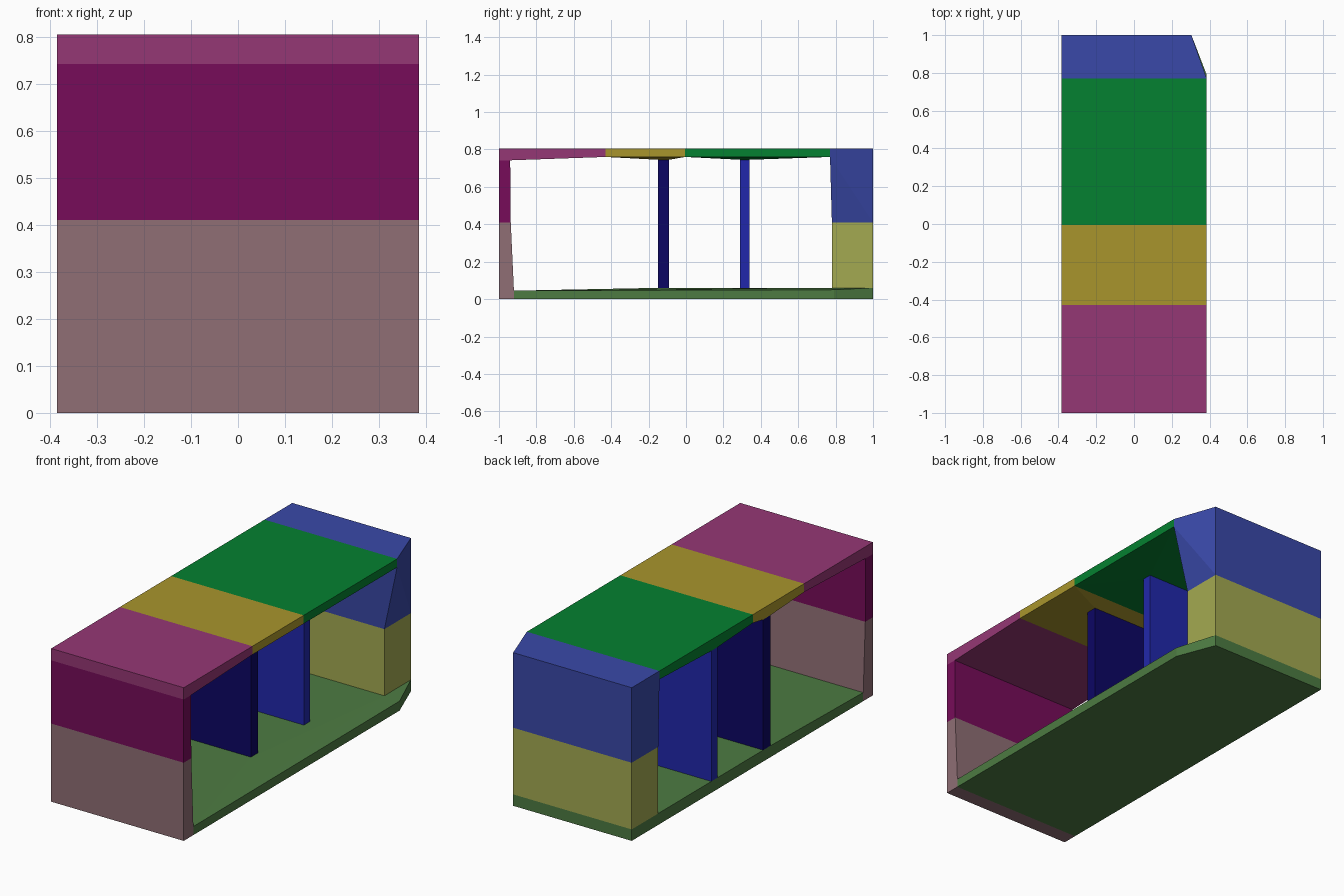
import bpy, bmesh, math

if "Cube" in bpy.data.objects:
    bpy.data.objects.remove(bpy.data.objects["Cube"])

W = 0.385    # half width
P = 0.18     # right edge of the partitions
N = 0.304    # right edge of the back wall


def material(name, rgb):
    m = bpy.data.materials.new(name)
    m.diffuse_color = [(c / 255) ** 2.2 for c in rgb] + [1]
    m.use_nodes = True
    m.node_tree.nodes["Principled BSDF"].inputs["Base Color"].default_value = m.diffuse_color
    return m


def solid(name, points, mat):
    """Convex flat-faced part wrapped around its corner points."""
    bm = bmesh.new()
    for p in points:
        bm.verts.new(p)
    bmesh.ops.convex_hull(bm, input=bm.verts[:])
    bmesh.ops.delete(bm, geom=[v for v in bm.verts if not v.link_faces], context='VERTS')
    bmesh.ops.dissolve_limit(bm, angle_limit=math.radians(0.2),
                             verts=bm.verts[:], edges=bm.edges[:])
    bmesh.ops.recalc_face_normals(bm, faces=bm.faces[:])
    mesh = bpy.data.meshes.new(name)
    bm.to_mesh(mesh)
    bm.free()
    mesh.materials.append(mat)
    ob = bpy.data.objects.new(name, mesh)
    bpy.context.collection.objects.link(ob)
    return ob


def sweep(profile, x0=-W, x1=W):
    """Corner points of a (y, z) profile stretched across x."""
    return [(x, y, z) for x in (x0, x1) for y, z in profile]


# Front wall: lower and upper halves, and the roof end above it
solid("front_wall_lower", sweep([(-1, 0), (-0.92, 0), (-0.92, 0.045), (-0.937, 0.41), (-1, 0.41)]),
      material("dusty_brown", (142, 110, 116)))
solid("front_wall_upper", sweep([(-1, 0.41), (-0.937, 0.41), (-0.94, 0.742), (-1, 0.742)]),
      material("dark_magenta", (118, 20, 90)))
solid("roof_front", sweep([(-1, 0.742), (-0.94, 0.742), (-0.43, 0.76), (-0.43, 0.804), (-1, 0.804)]),
      material("magenta", (148, 58, 116)))

# Partitions, and the roof panels that thicken down onto them
bays = [("middle", -0.43, -0.005, -0.15, -0.09, (167, 148, 48), (20, 14, 100)),
        ("rear", -0.005, 0.77, 0.29, 0.34, (13, 128, 52), (38, 44, 170))]
for label, y0, y1, p0, p1, roof_rgb, wall_rgb in bays:
    solid("roof_" + label,
          sweep([(y0, 0.76), (y0, 0.804), (y1, 0.804), (y1, 0.76)])
          + sweep([(p0, 0.745), (p1, 0.745)], -W, P),
          material("roof_" + label, roof_rgb))
    solid("partition_" + label,
          sweep([(p0, 0.06), (p0, 0.745), (p1, 0.745), (p1, 0.06)], -W, P),
          material("partition_" + label, wall_rgb))

# Floor: raised plateau, lower right edge, clipped back right corner
floor = [(x, y, 0) for x, y in [(-W, -0.92), (W, -0.92), (W, 0.79), (N, 1), (-W, 1)]]
floor += [(-W, -0.92, 0.045), (W, -0.92, 0.045), (W, 0.79, 0.05)]
floor += [(x, y, 0.06) for x, y in [(-W, -0.15), (P, -0.15), (P, 0.34), (N, 0.78), (N, 1), (-W, 1)]]
solid("floor", floor, material("grass_green", (78, 122, 68)))

# Back wall: plain lower box, upper block flaring out to meet the roof edge
solid("back_wall_lower", sweep([(0.78, 0.06), (0.78, 0.41), (1, 0.41), (1, 0.06)], -W, N),
      material("olive", (162, 168, 82)))
upper = sweep([(0.78, 0.41), (1, 0.41), (1, 0.804)], -W, N)
upper += sweep([(0.77, 0.76), (0.77, 0.804)])
solid("back_wall_upper", upper, material("blue", (60, 74, 167)))
